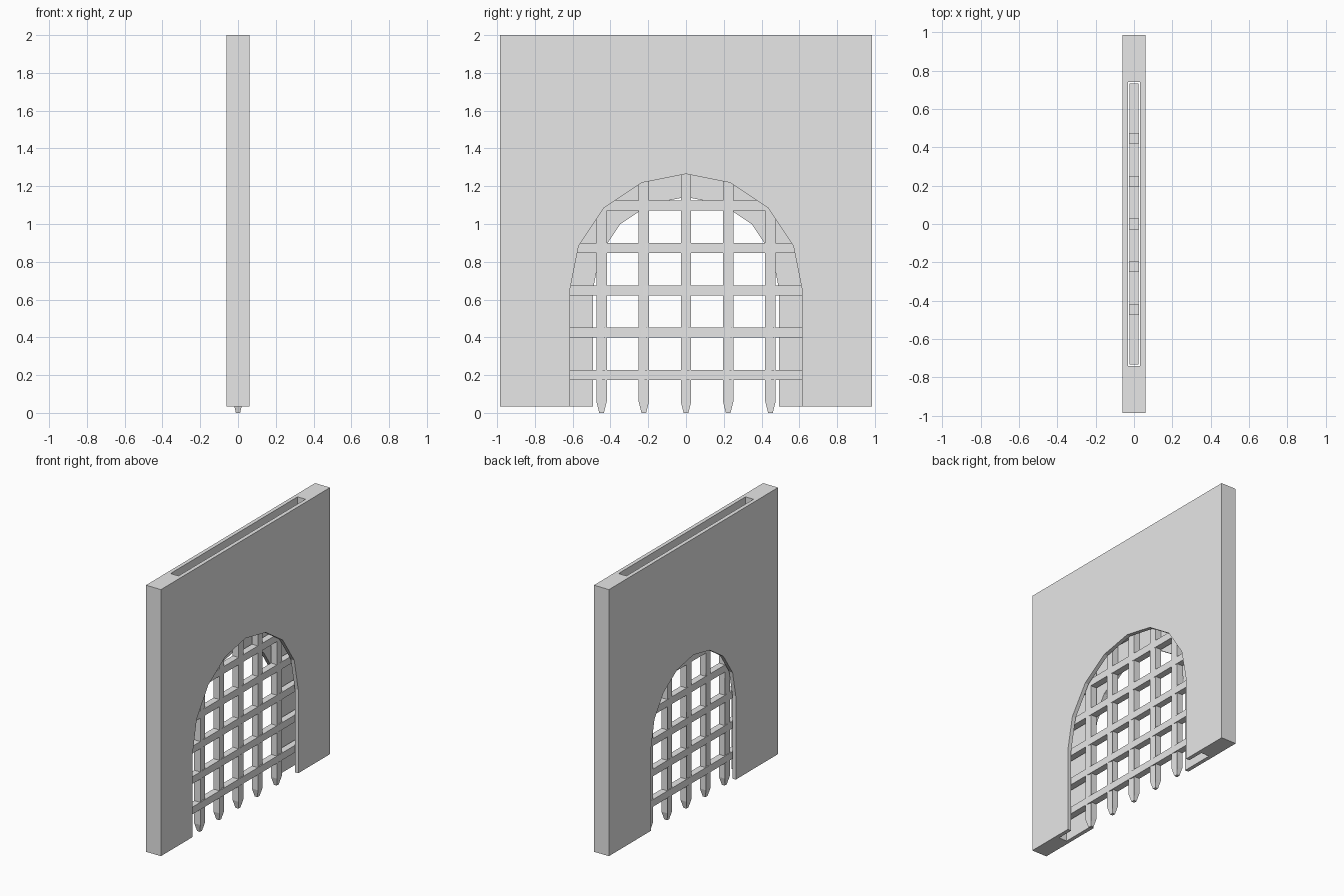
import bpy, bmesh, math

if "Cube" in bpy.data.objects:
    bpy.data.objects.remove(bpy.data.objects["Cube"], do_unlink=True)

stone = bpy.data.materials.new("plain_grey")
stone.use_nodes = True
GREY = (0.8, 0.8, 0.8, 1)
stone.diffuse_color = GREY
stone.node_tree.nodes["Principled BSDF"].inputs["Base Color"].default_value = GREY


def prism(name, outline, x0, x1):
    """Extrude a (y, z) outline along x."""
    bm = bmesh.new()
    face = bm.faces.new([bm.verts.new((x0, y, z)) for y, z in outline])
    ext = bmesh.ops.extrude_face_region(bm, geom=[face])
    verts = [v for v in ext["geom"] if isinstance(v, bmesh.types.BMVert)]
    bmesh.ops.translate(bm, verts=verts, vec=(x1 - x0, 0, 0))
    bmesh.ops.recalc_face_normals(bm, faces=bm.faces[:])
    mesh = bpy.data.meshes.new(name)
    bm.to_mesh(mesh)
    bm.free()
    mesh.materials.append(stone)
    obj = bpy.data.objects.new(name, mesh)
    bpy.context.collection.objects.link(obj)
    return obj


def box(name, y0, y1, z0, z1, half_x):
    return prism(name, [(y0, z0), (y1, z0), (y1, z1), (y0, z1)], -half_x, half_x)


def arch(radius, spring=0.65, steps=8):
    """Doorway outline with a faceted round head."""
    angles = [math.pi * i / steps for i in range(steps + 1)]
    head = [(radius * math.cos(a), spring + radius * math.sin(a)) for a in angles]
    return [(-radius, -0.2), (radius, -0.2)] + head


def cut(target, cutter):
    cutter.hide_render = True
    mod = target.modifiers.new("cut", "BOOLEAN")
    mod.operation = "DIFFERENCE"
    mod.solver = "EXACT"
    mod.object = cutter
    bpy.context.view_layer.objects.active = target
    bpy.ops.object.modifier_apply(modifier=mod.name)
    bpy.data.objects.remove(cutter, do_unlink=True)


# Wall with a slot for the grille, and a wider arch on the +x side
wall = box("gate_wall", -0.985, 0.985, 0.035, 2.0, 0.061)
cut(wall, box("slot_cutter", -0.74, 0.74, -0.3, 2.3, 0.0325))
cut(wall, prism("wide_arch_cutter", arch(0.615), 0, 0.2))
cut(wall, prism("narrow_arch_cutter", arch(0.493), -0.2, 0))

# Upright bars with pointed feet
BAR, TIP, TIP_TOP, TOP = 0.0275, 0.0125, 0.06, 1.43
for i in range(5):
    y = (i - 2) * 0.2235
    bar = prism(f"upright_bar_{i + 1}",
                [(y - TIP, 0), (y + TIP, 0), (y + BAR, TIP_TOP),
                 (y + BAR, TOP), (y - BAR, TOP), (y - BAR, TIP_TOP)],
                -0.025, 0.025)
    for v in bar.data.vertices:
        if v.co.z < 0.01:
            v.co.x *= TIP / BAR

# Cross bars
for i in range(6):
    z = 0.2 + i * 0.2243
    box(f"cross_bar_{i + 1}", -0.733, 0.733, z - 0.0265, z + 0.0265, 0.0245)
